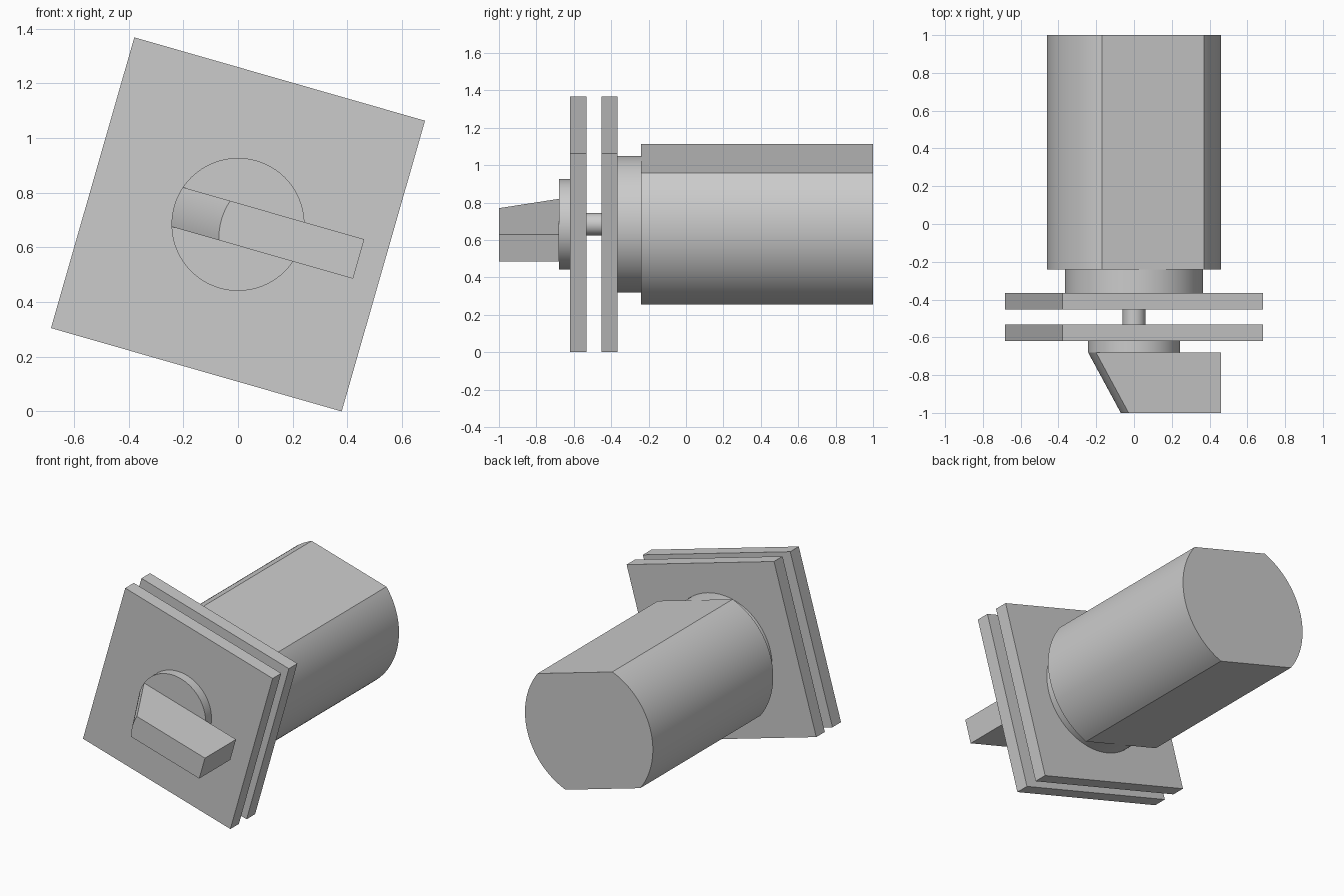
import bpy, bmesh
from math import cos, sin, pi, radians, sqrt, acos
from mathutils import Matrix

if "Cube" in bpy.data.objects:
    bpy.data.objects.remove(bpy.data.objects["Cube"])

TILT = radians(16)
H = 0.553                                  # half side of the square plates
PLACE = Matrix.Translation((0, 0, H * (cos(TILT) + sin(TILT)))) @ Matrix.Rotation(TILT, 4, 'Y')


def prism(name, profile, y0, y1, shift=None, smooth=True):
    """Extrude an (x, z) profile along y; shift slides front-end points in x."""
    bm = bmesh.new()
    n = len(profile)
    shift = shift or [0] * n
    front = [bm.verts.new((x + s, y0, z)) for (x, z), s in zip(profile, shift)]
    back = [bm.verts.new((x, y1, z)) for x, z in profile]
    bm.faces.new(front)
    bm.faces.new(back[::-1])
    for i in range(n):
        j = (i + 1) % n
        bm.faces.new((front[i], back[i], back[j], front[j]))
    bm.transform(PLACE)
    bmesh.ops.recalc_face_normals(bm, faces=bm.faces)
    me = bpy.data.meshes.new(name)
    bm.to_mesh(me)
    bm.free()
    ob = bpy.data.objects.new(name, me)
    bpy.context.collection.objects.link(ob)
    if smooth:
        bpy.ops.object.select_all(action='DESELECT')
        ob.select_set(True)
        bpy.context.view_layer.objects.active = ob
        bpy.ops.object.shade_smooth_by_angle(angle=radians(25))
    return ob


def arc(r, a0, a1, n):
    return [(r * cos(a0 + (a1 - a0) * i / n), r * sin(a0 + (a1 - a0) * i / n))
            for i in range(n + 1)]


def disc(r, n=96):
    return arc(r, 0, 2 * pi, n)[:-1]


# Rear barrel: cylinder with a flat above and below
R, FLAT = 0.461, 0.366
a = pi / 2 - acos(FLAT / R)
prism("barrel", arc(R, -a, a, 40) + arc(R, pi - a, pi + a, 40), -0.24, 1.0)

# Neck, connecting rod and front boss
prism("neck", disc(FLAT), -0.365, -0.24)
prism("rod", disc(0.06, 48), -0.532, -0.453)
prism("boss", disc(0.243), -0.68, -0.62)

# Square plates
square = [(-H, -H), (H, -H), (H, H), (-H, H)]
for name, y0, y1 in (("front_plate", -0.62, -0.532), ("rear_plate", -0.453, -0.365)):
    prism(name, square, y0, y1, smooth=False)

# Thumb-turn lever: rounded end slants inwards towards the front
W, RB = 0.075, 0.243
steps = 12
zs = [W - 2 * W * i / steps for i in range(steps + 1)]
end = [(-sqrt(RB * RB - z * z), z) for z in zs]
prism("lever", end + [(0.459, -W), (0.459, W)], -1.0, -0.68,
      shift=[0.18] * len(end) + [0, 0])
